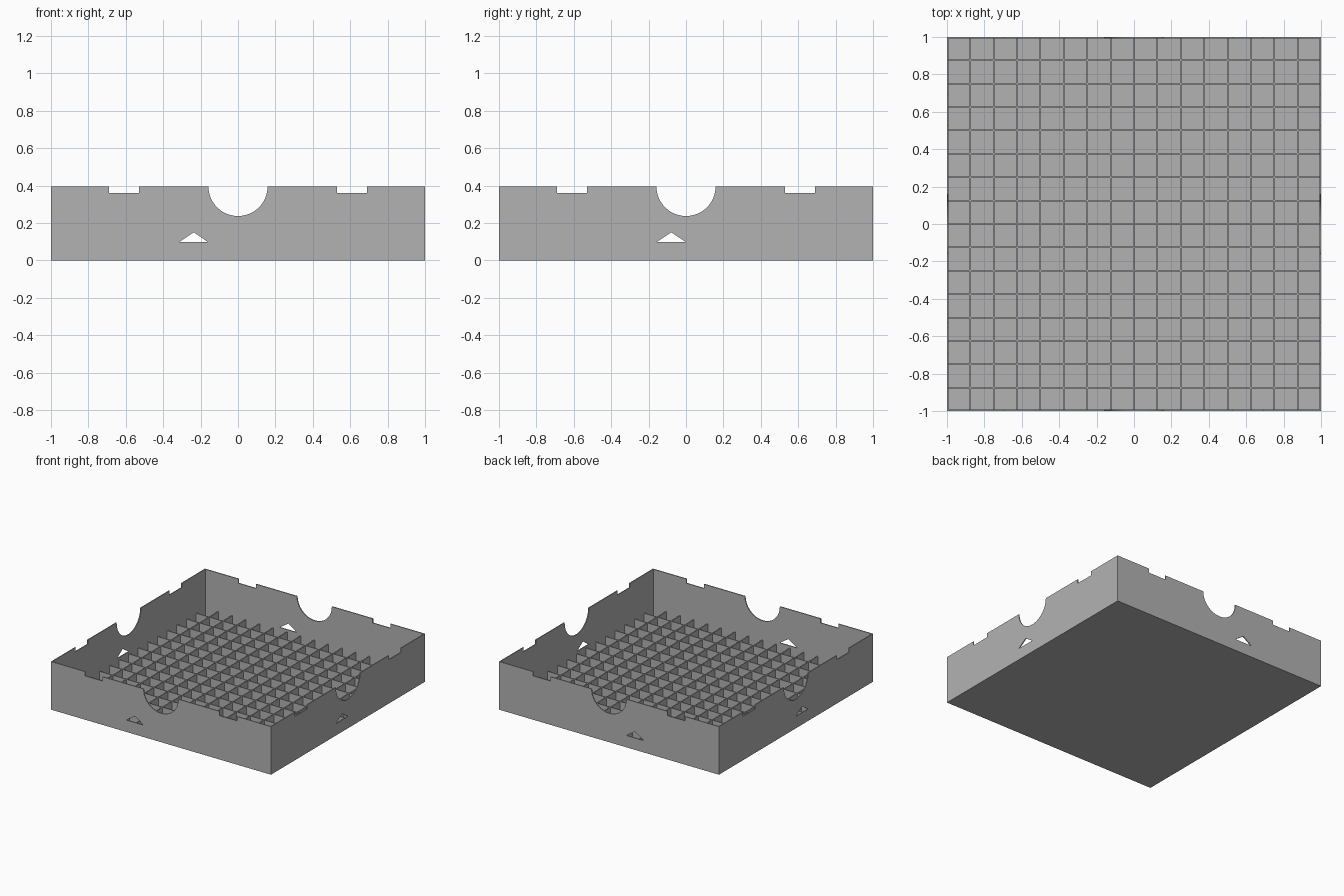
import bpy, bmesh
from math import sin, cos, pi
from mathutils import Matrix, Vector

cube = bpy.data.objects.get("Cube")
if cube:
    bpy.data.objects.remove(cube, do_unlink=True)

UNIT = 0.079
HEIGHT = 5 * UNIT
THICK = 0.008
CELLS = 16

grey = bpy.data.materials.new("plain grey")
grey.use_nodes = True
colour = (0.45, 0.45, 0.45, 1)
grey.diffuse_color = colour
grey.node_tree.nodes["Principled BSDF"].inputs["Base Color"].default_value = colour


def finish(bm, name):
    bmesh.ops.recalc_face_normals(bm, faces=bm.faces)
    mesh = bpy.data.meshes.new(name)
    bm.to_mesh(mesh)
    bm.free()
    mesh.materials.append(grey)
    obj = bpy.data.objects.new(name, mesh)
    bpy.context.collection.objects.link(obj)
    return obj


def add_box(bm, centre, size):
    matrix = Matrix.Translation(centre) @ Matrix.Diagonal((*size, 1))
    bmesh.ops.create_cube(bm, size=1, matrix=matrix)


def add_loop(bm, points):
    verts = [bm.verts.new((u, 0, z)) for u, z in points]
    return [bm.edges.new((a, b)) for a, b in zip(verts, verts[1:] + verts[:1])]


def wall(name, half_length, vent_centre, matrix):
    """Upright panel with a round cutout, two notches and a triangular vent."""
    bm = bmesh.new()
    rim = HEIGHT - 0.035
    inner, outer = 0.53, 0.69
    side = [(half_length, HEIGHT), (outer, HEIGHT), (outer, rim),
            (inner, rim), (inner, HEIGHT)]
    arc = [(2 * UNIT * cos(pi * i / 32), HEIGHT - 2 * UNIT * sin(pi * i / 32))
           for i in range(33)]
    mirrored = [(-u, z) for u, z in reversed(side)]
    outline = [(-half_length, 0), (half_length, 0)] + side + arc + mirrored
    vent = [(vent_centre - UNIT, 0.097), (vent_centre + UNIT, 0.097),
            (vent_centre, 0.15)]
    edges = add_loop(bm, outline) + add_loop(bm, vent)
    bmesh.ops.triangle_fill(bm, use_beauty=True, edges=edges, normal=(0, -1, 0))
    ext = bmesh.ops.extrude_face_region(bm, geom=bm.faces[:], use_keep_orig=True)
    moved = [g for g in ext["geom"] if isinstance(g, bmesh.types.BMVert)]
    bmesh.ops.translate(bm, verts=moved, vec=(0, THICK, 0))
    bmesh.ops.transform(bm, verts=bm.verts, matrix=matrix)
    finish(bm, name)


# Side walls: the outer skin lies on the one unit square
turn = Matrix.Rotation(pi / 2, 4, "Z")
front = Matrix.Translation((0, -1, 0))
back = Matrix.Translation((0, 1 - THICK, 0))
wall("front_wall", 1, -3 * UNIT, front)
wall("back_wall", 1, -3 * UNIT, back)
wall("left_wall", 1 - THICK, -UNIT, Matrix.Translation((1, 0, 0)) @ turn)
wall("right_wall", 1 - THICK, -UNIT, Matrix.Translation((THICK - 1, 0, 0)) @ turn)

# Floor plate
bm = bmesh.new()
inside = 2 - 2 * THICK
add_box(bm, Vector((0, 0, THICK / 2)), (inside, inside, THICK))
finish(bm, "floor")

# Divider lattice, slats running both ways
for name, across in (("lengthwise_dividers", False), ("crosswise_dividers", True)):
    bm = bmesh.new()
    for i in range(1, CELLS):
        offset = -1 + 2 * i / CELLS
        tall = UNIT - THICK
        add_box(bm, Vector((offset, 0, THICK + tall / 2)), (THICK, inside, tall))
    if across:
        bmesh.ops.transform(bm, verts=bm.verts, matrix=turn)
    finish(bm, name)
